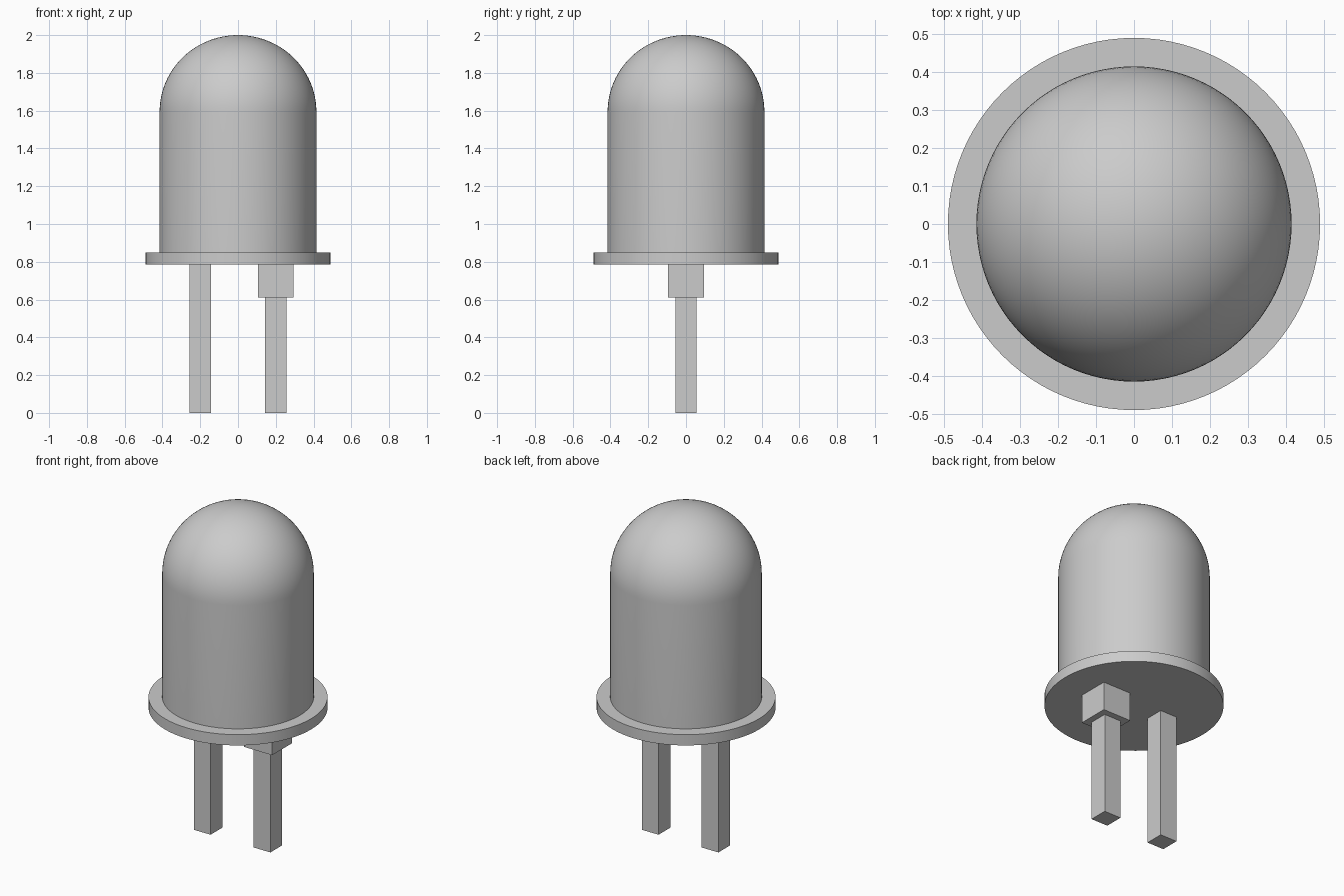
import bpy, math

if "Cube" in bpy.data.objects:
    bpy.data.objects.remove(bpy.data.objects["Cube"])

SEGMENTS = 96


def lathe(name, profile):
    """Spin an (r, z) profile, starting and ending on the axis, around z."""
    verts, rings, faces = [], [], []
    for r, z in profile:
        count = SEGMENTS if r > 1e-6 else 1
        ring = []
        for i in range(count):
            a = 2 * math.pi * i / SEGMENTS
            ring.append(len(verts))
            verts.append((r * math.cos(a), r * math.sin(a), z))
        rings.append(ring)
    for low, high in zip(rings, rings[1:]):
        for i in range(SEGMENTS):
            j = (i + 1) % SEGMENTS
            quad = [low[i % len(low)], low[j % len(low)],
                    high[j % len(high)], high[i % len(high)]]
            faces.append(list(dict.fromkeys(quad)))
    mesh = bpy.data.meshes.new(name)
    mesh.from_pydata(verts, [], faces)
    obj = bpy.data.objects.new(name, mesh)
    bpy.context.collection.objects.link(obj)
    bpy.ops.object.select_all(action='DESELECT')
    obj.select_set(True)
    bpy.context.view_layer.objects.active = obj
    bpy.ops.object.shade_smooth_by_angle(angle=math.radians(35))
    return obj


def box(name, x, width, z0, z1):
    bpy.ops.mesh.primitive_cube_add(size=1, location=(x, 0, (z0 + z1) / 2))
    obj = bpy.context.object
    obj.name = name
    obj.scale = (width, width, z1 - z0)
    bpy.ops.object.transform_apply(location=False, rotation=False, scale=True)
    return obj


# Bulb: straight cylinder wall with a rounded dome
R, WALL_TOP, TOP = 0.415, 1.595, 2.0
dome = [(R * math.cos(t), WALL_TOP + (TOP - WALL_TOP) * math.sin(t))
        for t in (math.pi / 2 * i / 24 for i in range(24))]
lathe("bulb", [(0, 0.85), (R, 0.85)] + dome + [(0, TOP)])

# Rim: thin disc under the bulb
lathe("rim", [(0, 0.785), (0.49, 0.785), (0.49, 0.85), (0, 0.85)])

# Two square legs, the right one with a wider collar
box("left_leg", -0.2, 0.112, 0, 0.785)
box("right_leg", 0.2, 0.112, 0, 0.612)
box("right_leg_collar", 0.2, 0.188, 0.612, 0.785)
